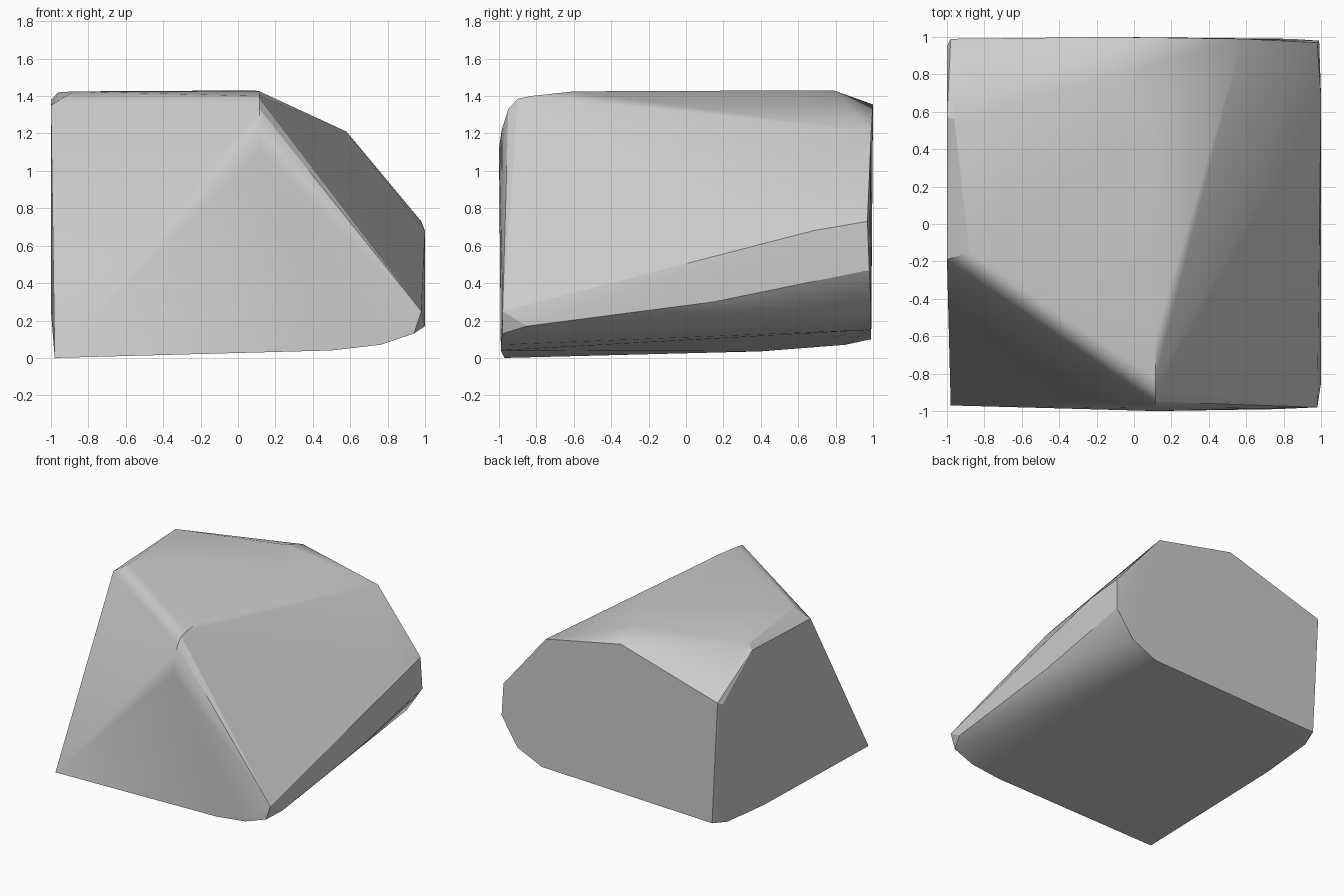
import bpy, bmesh, math

if "Cube" in bpy.data.objects:
    bpy.data.objects.remove(bpy.data.objects["Cube"])

# Corner points of the chipped boulder, level by level
underside = [(-.98, -.97, 0), (-.97, .85, .07), (-.93, .99, .1), (-.98, .4, .035),
             (.5, -.99, .04), (.76, -.99, .07), (.94, -.98, .13),
             (.62, .99, .15), (.84, .99, .25)]
right_wall = [(.98, -.98, .25), (1, -.85, .17), (.995, .15, .3), (.99, .98, .47),
              (1, .68, .68), (.98, .97, .73)]
left_wall = [(-1, .85, .25), (-.98, .99, 1.1), (-1, .95, 1.08),
             (-1, .57, 1.38), (-1, -.19, 1.35)]
crown = [(.58, .99, 1.21), (-.11, 1, 1.355), (-.11, .79, 1.43), (-.96, .56, 1.42),
         (-.88, -.15, 1.425), (.09, .54, 1.43), (.115, -.6, 1.425)]
# Rounded front peak where the front, left and right chips meet: (y, z)
peak = [(-.83, 1.4), (-.9, 1.385), (-.95, 1.33), (-.985, 1.22), (-1, 1.12)]

bm = bmesh.new()
for p in underside + right_wall + left_wall + crown + [(.115, y, z) for y, z in peak]:
    bm.verts.new(p)

# Wrap the points in a convex shell and merge near-flat triangles
hull = bmesh.ops.convex_hull(bm, input=bm.verts[:])
loose = [v for v in bm.verts if not v.link_faces]
bmesh.ops.delete(bm, geom=loose, context='VERTS')
bmesh.ops.dissolve_limit(bm, angle_limit=math.radians(1.5), verts=bm.verts[:], edges=bm.edges[:])
bmesh.ops.recalc_face_normals(bm, faces=bm.faces[:])

mesh = bpy.data.meshes.new("boulder")
bm.to_mesh(mesh)
bm.free()
rock = bpy.data.objects.new("boulder", mesh)
bpy.context.collection.objects.link(rock)

# Soft shading on worn edges, crisp on the chipped ones
bpy.context.view_layer.objects.active = rock
rock.select_set(True)
bpy.ops.object.shade_smooth_by_angle(angle=math.radians(25))
worn = rock.modifiers.new("worn_edges", 'WEIGHTED_NORMAL')
worn.keep_sharp = True
